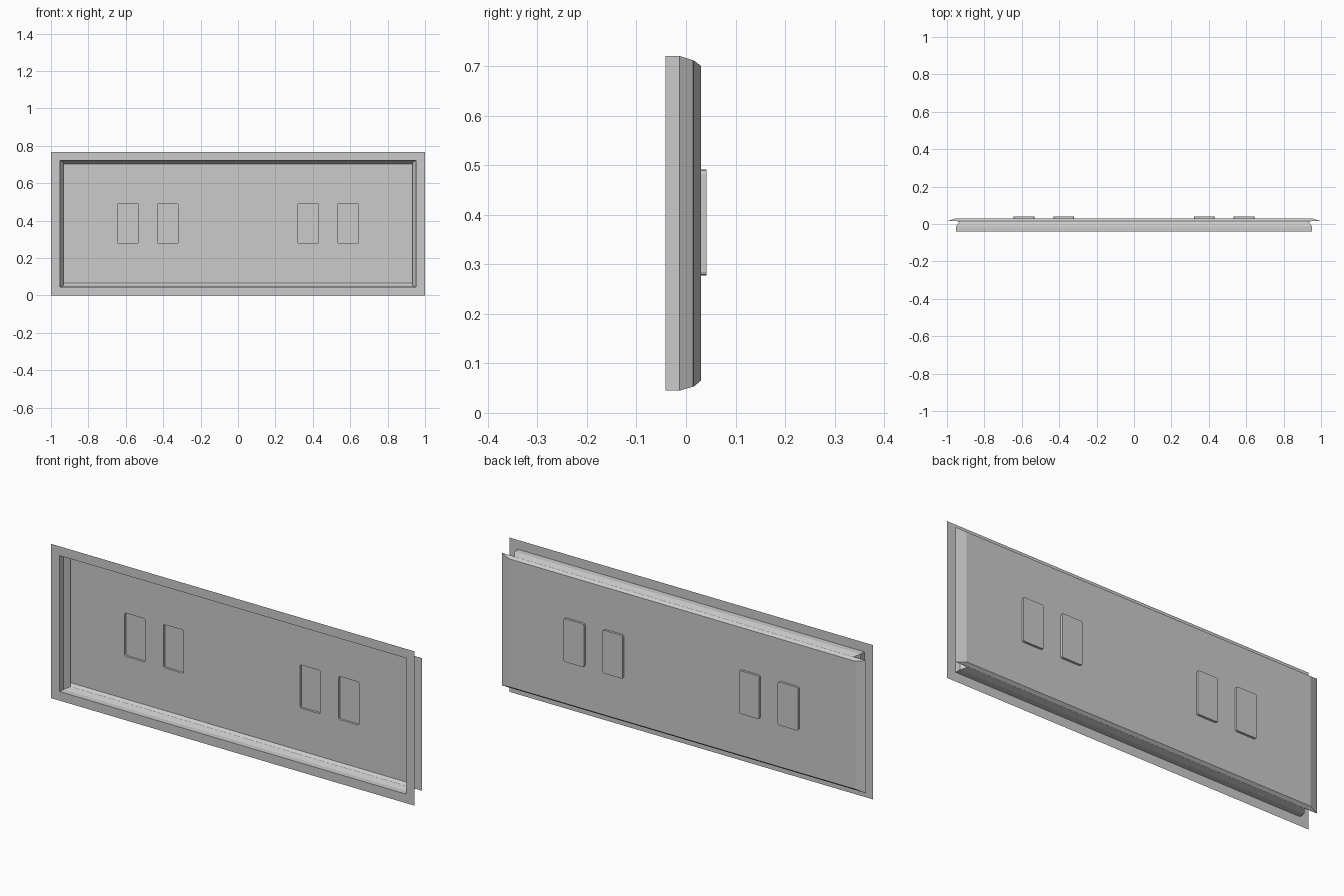
import bpy, bmesh

if "Cube" in bpy.data.objects:
    bpy.data.objects.remove(bpy.data.objects["Cube"])

bm = bmesh.new()


def ring(x, y, z0, z1):
    """Rectangular loop of four corners at depth y."""
    return [bm.verts.new(c) for c in ((-x, y, z0), (x, y, z0), (x, y, z1), (-x, y, z1))]


# Tray walls: flat front flange, stepped side walls, side wings, back edge
BACK = (0.952, 0.03, 0.065, 0.701)
loops = [
    (1.0, -0.041, 0.0, 0.767),
    (0.952, -0.041, 0.045, 0.721),
    (0.952, -0.013, 0.045, 0.721),
    (0.932, 0.0145, 0.053, 0.712),
    (1.0, 0.0155, 0.053, 0.712),
    BACK,
]
rings = [ring(*l) for l in loops]
for a, b in zip(rings, rings[1:]):
    for i in range(4):
        j = (i + 1) % 4
        bm.faces.new((a[i], a[j], b[j], b[i]))

# Back panel laid out as cells, with the pad cells pushed outwards
half = [0.32, 0.431, 0.533, 0.645]
xs = [-BACK[0]] + [-v for v in reversed(half)] + half + [BACK[0]]
zs = [BACK[2], 0.277, 0.492, BACK[3]]
PAD_Y = 0.041
grid = [[bm.verts.new((x, BACK[1], z)) for z in zs] for x in xs]
corner_edges = []
for i in range(len(xs) - 1):
    for k in range(len(zs) - 1):
        cell = [grid[i][k], grid[i + 1][k], grid[i + 1][k + 1], grid[i][k + 1]]
        if k == 1 and i in (1, 3, 5, 7):
            top = [bm.verts.new((v.co.x, PAD_Y, v.co.z)) for v in cell]
            bm.faces.new(top)
            for n in range(4):
                m = (n + 1) % 4
                bm.faces.new((cell[n], cell[m], top[m], top[n]))
            corner_edges += [bm.edges.get((cell[n], top[n])) for n in range(4)]
        else:
            bm.faces.new(cell)

# Slightly rounded pad corners
bmesh.ops.bevel(bm, geom=corner_edges, offset=0.008, segments=2, profile=0.5,
                affect='EDGES')

bmesh.ops.remove_doubles(bm, verts=bm.verts, dist=0.0001)
bmesh.ops.recalc_face_normals(bm, faces=bm.faces)
# The panel's outward side faces the back (+y)
bm.faces.ensure_lookup_table()
panel = max(bm.faces, key=lambda f: f.calc_center_median().y)
if panel.normal.y < 0:
    bmesh.ops.reverse_faces(bm, faces=bm.faces)

mesh = bpy.data.meshes.new("recessed_panel")
bm.to_mesh(mesh)
bm.free()
obj = bpy.data.objects.new("recessed_panel", mesh)
bpy.context.collection.objects.link(obj)
